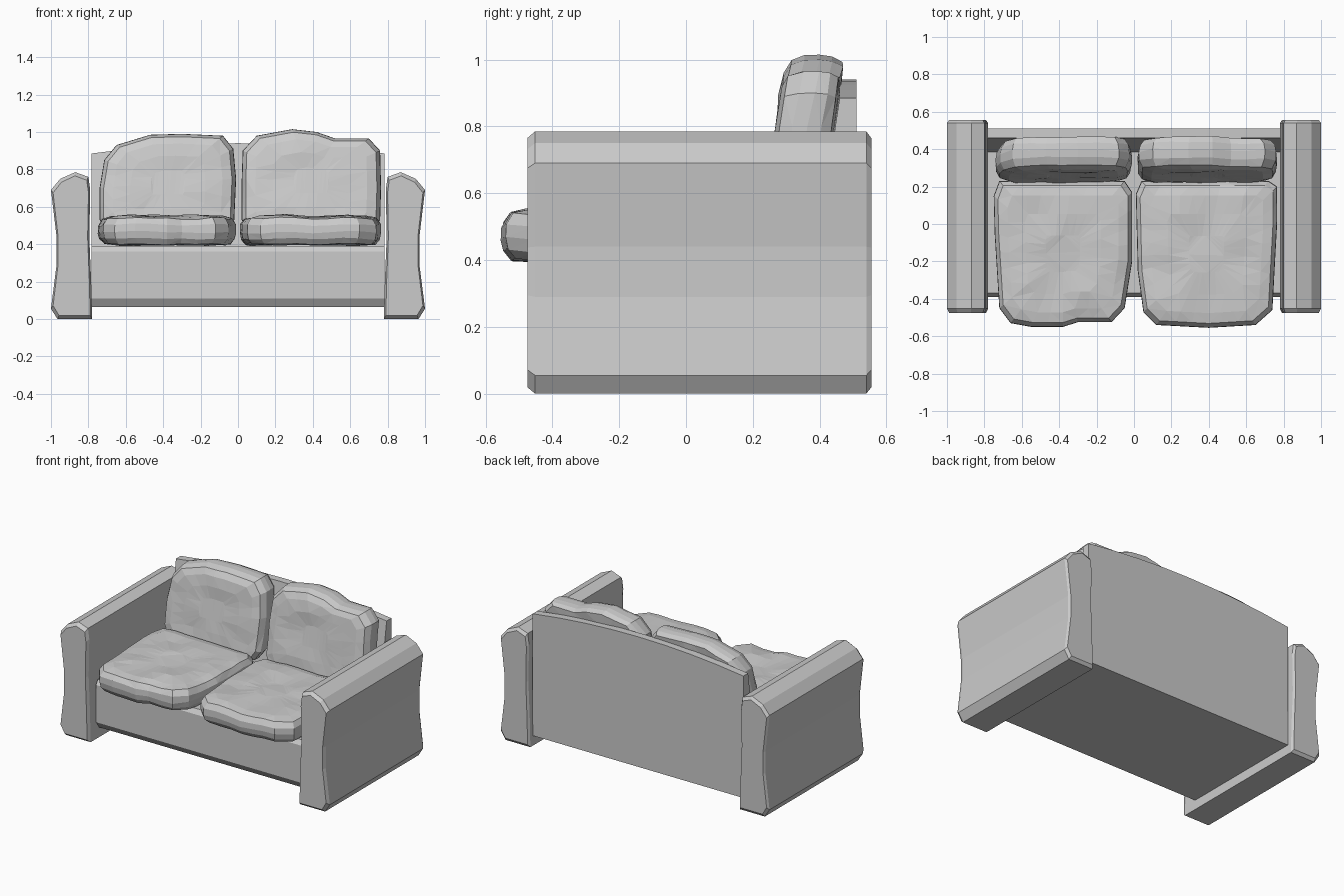
import bpy, bmesh, math
from mathutils import Vector, noise

cube = bpy.data.objects.get("Cube")
if cube:
    bpy.data.objects.remove(cube, do_unlink=True)

fabric = bpy.data.materials.new("grey fabric")
fabric.use_nodes = True
GREY = (0.6, 0.6, 0.6, 1)
fabric.diffuse_color = GREY
fabric.node_tree.nodes["Principled BSDF"].inputs["Base Color"].default_value = GREY


def loft(name, rings, tri=False):
    """Skin a closed surface through rings of equal length."""
    bm = bmesh.new()
    loops = [[bm.verts.new(p) for p in ring] for ring in rings]
    n = len(loops[0])
    for a, b in zip(loops, loops[1:]):
        for i in range(n):
            j = (i + 1) % n
            bm.faces.new((a[i], a[j], b[j], b[i]))
    bm.faces.new(loops[0][::-1])
    bm.faces.new(loops[-1])
    if tri:
        bmesh.ops.triangulate(bm, faces=bm.faces)
    bmesh.ops.recalc_face_normals(bm, faces=bm.faces)
    mesh = bpy.data.meshes.new(name)
    bm.to_mesh(mesh)
    bm.free()
    mesh.materials.append(fabric)
    ob = bpy.data.objects.new(name, mesh)
    bpy.context.collection.objects.link(ob)
    return ob


# Arms: waisted profile run front to back with bevelled ends
ARM = [(.78, 0), (.965, 0), (1, .055), (.97, .29), (.97, .44), (1, .69),
       (.95, .75), (.87, .785), (.8, .76), (.79, .69), (.795, .44), (.785, .2)]
for side, label in ((1, "left"), (-1, "right")):
    rings = []
    for y, s in ((-.475, .9), (-.452, 1), (.54, 1), (.555, .9)):
        rings.append([(side * (.885 + (x - .885) * s), y, .39 + (z - .39) * (s * .5 + .5))
                      for x, z in ARM])
    loft("arm_" + label, rings)

# Base and backrest: one side profile, with the top edge arched across the width
SIDE = [(-.36, .065), (-.39, .11), (-.39, .36), (-.37, .39), (.385, .39)]
rings = []
for k in range(-4, 5):
    top = .94 - .055 * (k / 4) ** 2
    rings.append([(k * .196, y, z) for y, z in SIDE + [(.46, top), (.51, top), (.51, .065)]])
loft("base_and_backrest", rings)


def refine(outline, step=.09):
    """Add points along the long edges of an outline."""
    pts = []
    for a, b in zip(outline, outline[1:] + outline[:1]):
        a, b = Vector(a), Vector(b)
        n = max(1, round((b - a).length / step))
        pts += [a.lerp(b, i / n) for i in range(n)]
    return pts


# Cushion cross-section: share of the outline, share of the half thickness
SECTION = [(.3, -.95), (.65, -.95), (.92, -.9), (.98, -.55), (1, -.1), (.995, .4),
           (.94, .82), (.8, .97), (.55, 1), (.25, .97)]


def cushion(name, outline, half, place, seed):
    pts = refine(outline)
    lo = Vector((min(p.x for p in pts), min(p.y for p in pts)))
    hi = Vector((max(p.x for p in pts), max(p.y for p in pts)))
    mid = (lo + hi) / 2
    rings = []
    for share, depth in SECTION:
        ring = []
        for p in pts:
            q = mid + (p - mid) * share
            lump = noise.noise(Vector((q.x * 6, q.y * 6, depth + seed)))
            ring.append(place(q.x, q.y, depth * half + lump * .014))
        rings.append(ring)
    loft(name, rings, tri=True)


def lying(u, v, d):
    return (u, v, .472 + d)


def leaning(u, v, d):
    return (u, .315 + .17 * (v - .55) - d, v)


# Seat cushions, outlined from above
cushion("seat_cushion_right",
        [(-.72, .23), (-.75, .15), (-.745, -.05), (-.72, -.45), (-.66, -.53), (-.55, -.55),
         (-.38, -.55), (-.3, -.525), (-.12, -.525), (-.05, -.45), (-.01, -.2), (-.01, .17), (-.05, .23)],
        .08, lying, 3)
cushion("seat_cushion_left",
        [(.04, .23), (.01, .16), (.02, -.25), (.05, -.47), (.12, -.54), (.4, -.555),
         (.65, -.54), (.74, -.46), (.765, 0), (.765, .2), (.72, .23)],
        .08, lying, 8)

# Back cushions, outlined from the front
cushion("back_cushion_right",
        [(-.7, .47), (-.74, .53), (-.74, .7), (-.715, .85), (-.65, .93), (-.47, .985),
         (-.3, .99), (-.08, .98), (-.025, .91), (-.01, .75), (-.02, .53), (-.06, .47)],
        .09, leaning, 14)
cushion("back_cushion_left",
        [(.05, .47), (.02, .53), (.02, .75), (.025, .9), (.1, .98), (.29, 1.015), (.42, 1),
         (.52, .965), (.7, .965), (.76, .9), (.765, .7), (.76, .53), (.72, .47)],
        .09, leaning, 21)
